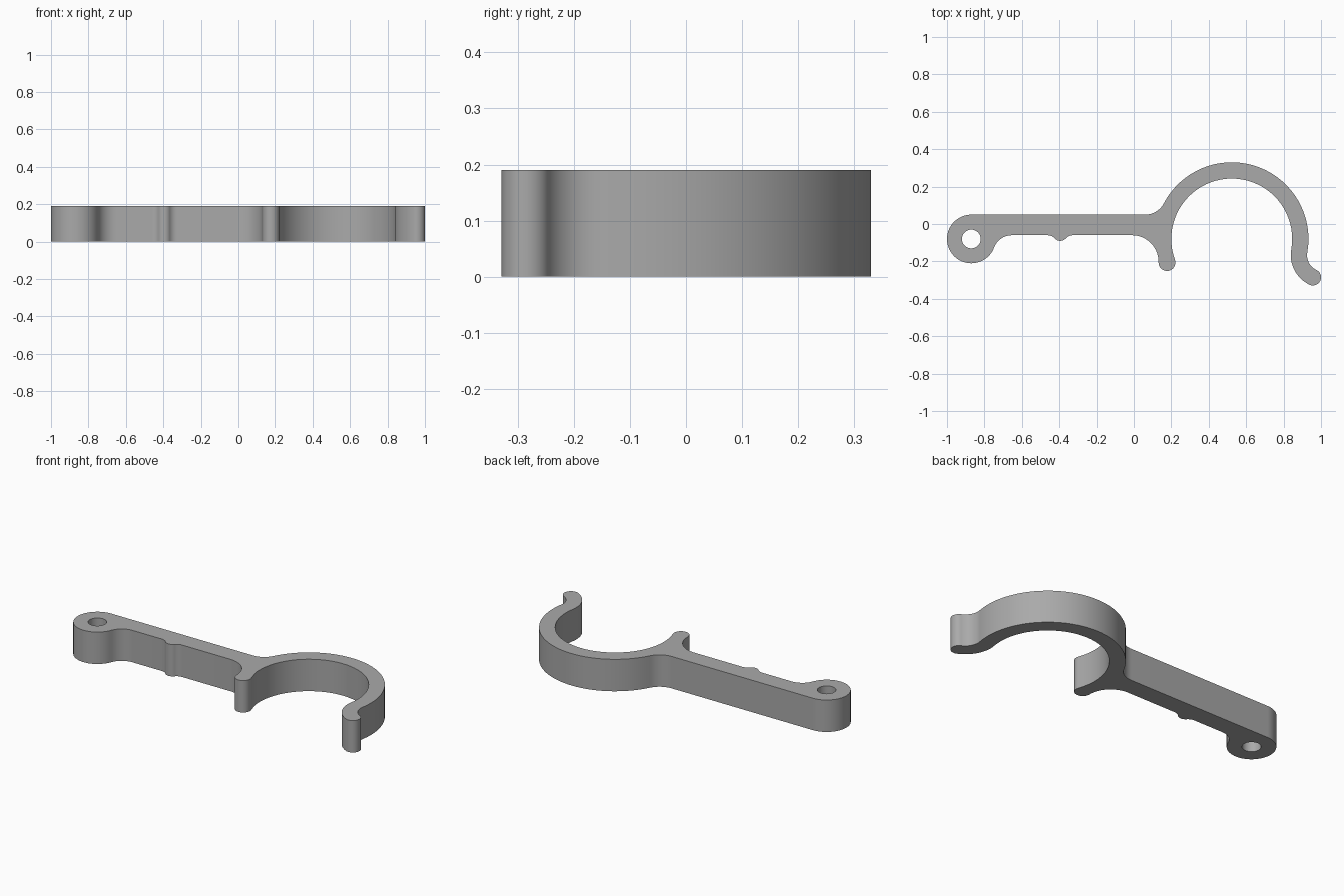
import bpy
import bmesh
from math import radians, cos, sin, ceil
from mathutils import Vector

if "Cube" in bpy.data.objects:
    bpy.data.objects.remove(bpy.data.objects["Cube"], do_unlink=True)

HEIGHT = 0.19
BAR_TOP, BAR_BOTTOM = 0.05, -0.06
STEP = 5  # degrees per arc segment


def polar(centre, r, deg):
    a = radians(deg)
    return Vector((centre[0] + r * cos(a), centre[1] + r * sin(a)))


def arc(centre, r, start, end):
    n = max(2, ceil(abs(end - start) / STEP))
    return [polar(centre, r, start + (end - start) * i / n) for i in range(n + 1)]


# Main centres and radii
eye, eye_r, hole_r = (-0.87, -0.08), 0.13, 0.05
ring, ring_in, ring_out = (0.523, -0.08), 0.323, 0.41
wall = ring_out - ring_in
hook_r = 0.088
hook = polar(ring, ring_out + hook_r, -10)
hook_tip = polar(hook, hook_r + wall / 2, 244.4)
jaw_tip = polar(ring, ring_in + 0.045, 200)
bump_x = -0.395

# Outline, as tangent arcs joined by straight runs
outline = []
outline += arc(eye, eye_r, 90, 339.7)
outline += arc((-0.654, BAR_BOTTOM - 0.1), 0.1, 159.7, 90)
# small bump under the bar
outline += arc((bump_x - 0.067, BAR_BOTTOM - 0.05), 0.05, 90, 41.8)
outline += arc((bump_x, BAR_BOTTOM + 0.01), 0.04, 221.8, 318.2)
outline += arc((bump_x + 0.067, BAR_BOTTOM - 0.05), 0.05, 138.2, 90)
# short jaw
outline += arc((-0.01, BAR_BOTTOM - 0.142), 0.142, 90, -1.2)
outline += arc(jaw_tip, 0.045, 178.8, 380)
# clip ring and flared hook
outline += arc(ring, ring_in, 200, -10)
outline += arc(hook, hook_r + wall, 170, 244.4)
outline += arc(hook_tip, wall / 2, 244.4, 424.4)
outline += arc(hook, hook_r, 244.4, 170)
outline += arc(ring, ring_out, -10, 152.3)
# fillet back to the bar
outline += arc((0.06, BAR_TOP + 0.113), 0.113, 332.3, 270)
hole = arc(eye, hole_r, 0, 360)


def add_loop(bm, points):
    clean = []
    for p in points:
        if not clean or (p - clean[-1]).length > 0.002:
            clean.append(p)
    if (clean[0] - clean[-1]).length < 0.002:
        clean.pop()
    verts = [bm.verts.new((p.x, p.y, 0)) for p in clean]
    return [bm.edges.new((v, verts[i - 1])) for i, v in enumerate(verts)]


# Fill the profile and extrude it
bm = bmesh.new()
edges = add_loop(bm, outline) + add_loop(bm, hole)
bmesh.ops.triangle_fill(bm, edges=edges, use_beauty=True, normal=(0, 0, 1))
result = bmesh.ops.extrude_face_region(bm, geom=bm.faces[:], use_keep_orig=True)
top = [g for g in result["geom"] if isinstance(g, bmesh.types.BMVert)]
bmesh.ops.translate(bm, verts=top, vec=(0, 0, HEIGHT))
bmesh.ops.recalc_face_normals(bm, faces=bm.faces[:])
mesh = bpy.data.meshes.new("clip_arm")
bm.to_mesh(mesh)
bm.free()

clip_arm = bpy.data.objects.new("clip_arm", mesh)
bpy.context.collection.objects.link(clip_arm)

# Plain grey
grey = bpy.data.materials.new("grey")
grey.use_nodes = True
colour = (0.4, 0.4, 0.4, 1)
grey.diffuse_color = colour
grey.node_tree.nodes["Principled BSDF"].inputs["Base Color"].default_value = colour
mesh.materials.append(grey)

bpy.ops.object.select_all(action="DESELECT")
clip_arm.select_set(True)
bpy.context.view_layer.objects.active = clip_arm
bpy.ops.object.shade_smooth_by_angle(angle=radians(30))
